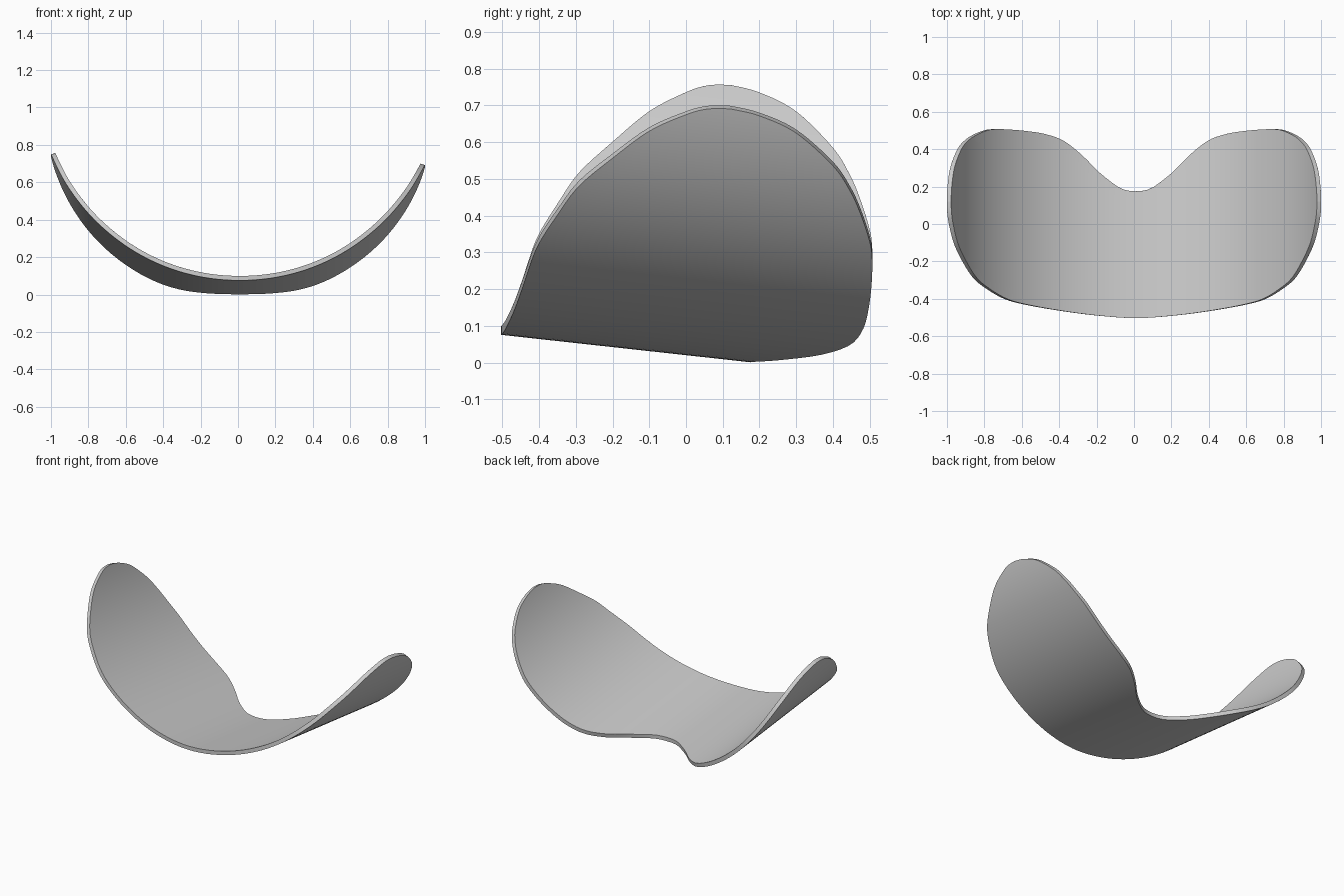
import bpy, bmesh, math

if "Cube" in bpy.data.objects:
    bpy.data.objects.remove(bpy.data.objects["Cube"])

R, CX, THICK = 1.06, 0.01, 0.024      # outer radius, arc centre, sheet thickness
TIP = (69.2, 0.12)

# Half outline of the sheet as (angle round the arc in degrees, y)
FRONT = [(0, -.503), (11, -.49), (22, -.465), (34, -.43), (41, -.40), (48, -.345),
         (53.5, -.29), (59, -.20), (64.2, -.10), (67.5, 0), (68.8, .06), TIP]
BACK = [(0, .175), (2.7, .18), (5.4, .20), (10.8, .275), (16.2, .37), (22, .447), (28, .482),
        (34, .497), (40, .505), (45.4, .507), (49, .50), (54, .475), (57.8, .447),
        (61.8, .40), (66.5, .30), (68.6, .20), TIP]


def smooth_path(pts, n=16):
    """Catmull-Rom curve through the points, mirrored at the centre line."""
    p = [(-pts[1][0], pts[1][1])] + pts + [pts[-1]]
    out = []
    for i in range(1, len(p) - 2):
        for k in range(n):
            t = k / n
            out.append(tuple(0.5 * (2 * b + (c - a) * t + (2*a - 5*b + 4*c - d) * t*t
                                    + (3*b - a - 3*c + d) * t**3)
                             for a, b, c, d in zip(*p[i-1:i+3])))
    return out + [pts[-1]]


def y_at(path, ang):
    for (a0, y0), (a1, y1) in zip(path, path[1:]):
        if a0 <= ang <= a1 and a1 > a0:
            return y0 + (y1 - y0) * (ang - a0) / (a1 - a0)
    return path[-1][1]


front, back = smooth_path(FRONT), smooth_path(BACK)
COLS, ROWS = 60, 12

# Curved sheet: outer and inner skins sharing one outline
bm = bmesh.new()
grid = []
for i in range(-COLS, COLS + 1):
    s = math.sin(math.pi / 2 * abs(i) / COLS)
    ang = TIP[0] * s
    yf, yb = y_at(front, ang), y_at(back, ang)
    # the left wing rises a little higher than the right
    th = math.radians(ang * (1 + 0.048 * s * s)) * -1 if i < 0 else math.radians(ang)
    col = []
    for j in range(ROWS + 1):
        y = yf + (yb - yf) * j / ROWS
        pair = []
        for r in (R, R - THICK):
            pair.append(bm.verts.new((CX + r * math.sin(th), y,
                                      0.02 - 0.11 * y + R - r * math.cos(th))))
        col.append(pair)
    grid.append(col)

for i in range(2 * COLS):
    a, b = grid[i], grid[i + 1]
    for j in range(ROWS):
        bm.faces.new((a[j][0], a[j+1][0], b[j+1][0], b[j][0]))
        bm.faces.new((a[j][1], b[j][1], b[j+1][1], a[j+1][1]))
    for j in (0, ROWS):                                   # rim
        bm.faces.new((a[j][0], b[j][0], b[j][1], a[j][1]))
bmesh.ops.remove_doubles(bm, verts=bm.verts, dist=0.0002)
bmesh.ops.recalc_face_normals(bm, faces=bm.faces)

mesh = bpy.data.meshes.new("curved_shell")
bm.to_mesh(mesh)
bm.free()
shell = bpy.data.objects.new("curved_shell", mesh)
bpy.context.collection.objects.link(shell)

# Softened rim
bev = shell.modifiers.new("rim_bevel", 'BEVEL')
bev.width, bev.segments = 0.004, 2
bev.limit_method, bev.angle_limit = 'ANGLE', math.radians(50)

bpy.context.view_layer.objects.active = shell
shell.select_set(True)
bpy.ops.object.shade_smooth_by_angle(angle=math.radians(40))
